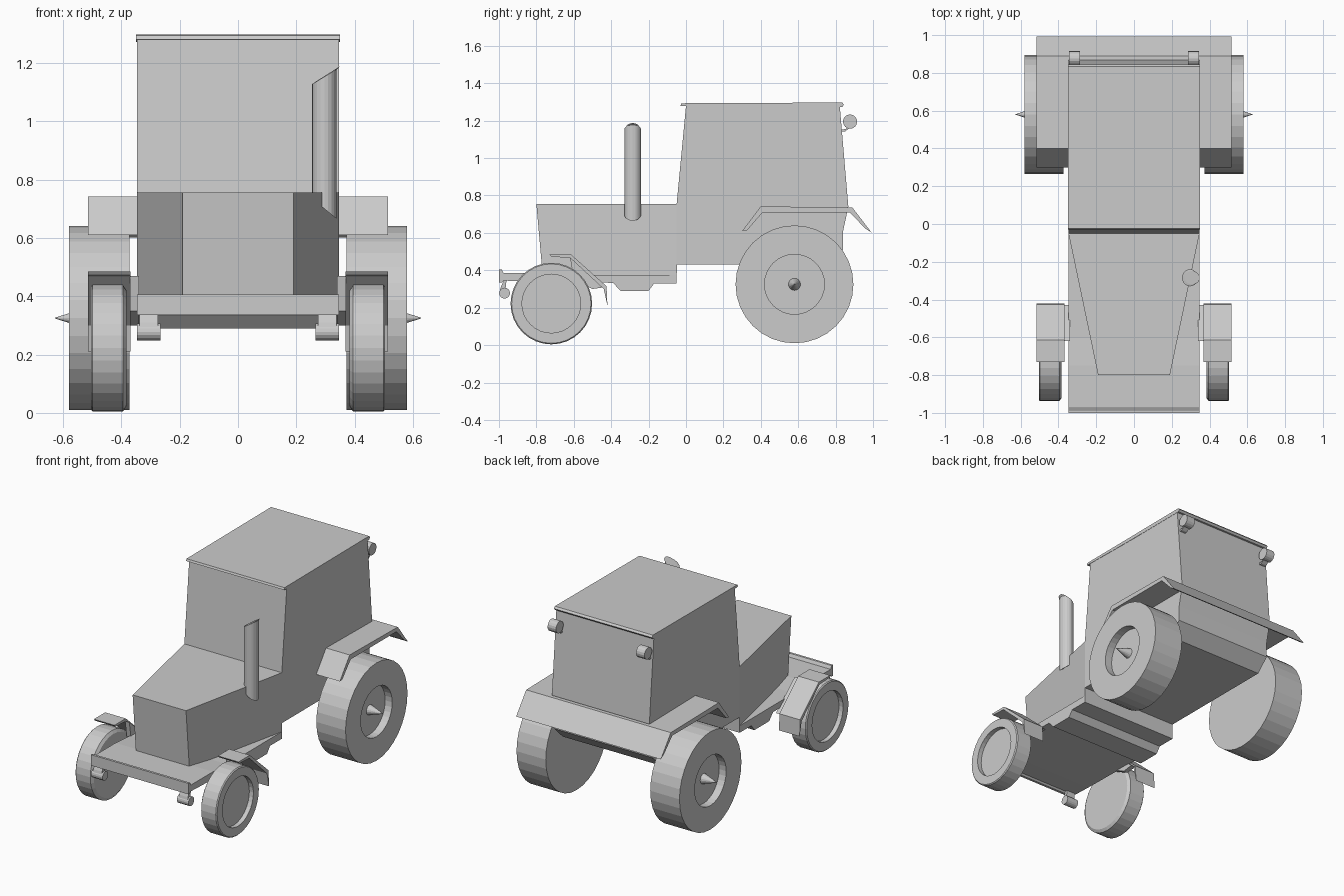
import bpy, bmesh
from math import cos, sin, pi


def finish(name, bm):
    bmesh.ops.recalc_face_normals(bm, faces=bm.faces)
    me = bpy.data.meshes.new(name)
    bm.to_mesh(me)
    bm.free()
    ob = bpy.data.objects.new(name, me)
    bpy.context.collection.objects.link(ob)
    return ob


def loft(name, rings):
    """Skin closed rings of equal length; cap both ends."""
    bm = bmesh.new()
    vs = [[bm.verts.new(p) for p in r] for r in rings]
    n = len(vs[0])
    for a, b in zip(vs, vs[1:]):
        for i in range(n):
            j = (i + 1) % n
            bm.faces.new((a[i], a[j], b[j], b[i]))
    bm.faces.new(vs[0])
    bm.faces.new(vs[-1])
    return finish(name, bm)


def prism(name, profile, x0, x1):
    """Extrude a (y, z) profile from x0 to x1."""
    return loft(name, [[(x, y, z) for y, z in profile] for x in (x0, x1)])


def lathe_x(name, side, y, z, profile, n=32):
    """Turn an (x, radius) profile around an axle along x."""
    return loft(name, [[(side * x, y + r * cos(2 * pi * i / n), z + r * sin(2 * pi * i / n))
                        for i in range(n)] for x, r in profile])


W = 0.347

# Cab with sloping windscreen and tapered tail, plus thin roof
prism("cab", [(-0.05, 0.33), (-0.05, 0.755), (0.0, 1.28), (0.822, 1.28), (0.868, 0.74),
              (0.84, 0.61), (0.84, 0.51), (0.76, 0.43), (-0.049, 0.43)], -W, W)
prism("roof", [(-0.03, 1.28), (-0.025, 1.293), (0.835, 1.297), (0.845, 1.285), (0.835, 1.273),
               (0.4, 1.272), (-0.02, 1.278)], -W - .002, W + .002)

# Bonnet tapering towards the nose
loft("bonnet", [[(-W, -0.05, z0), (W, -0.05, z0), (0.19, yf, z0), (-0.19, yf, z0)]
                for z0, yf in ((0.37, -0.766), (0.755, -0.80))])

# Platform with front lip and stepped belly
prism("chassis", [(-1.0, 0.335), (-1.0, 0.405), (-0.985, 0.405), (-0.975, 0.385), (-0.75, 0.385),
                  (-0.6, 0.375), (-0.05, 0.375), (-0.05, 0.33), (-0.17, 0.33), (-0.2, 0.29),
                  (-0.35, 0.29), (-0.39, 0.333), (-0.85, 0.34), (-0.975, 0.345), (-0.985, 0.335)], -W, W)

# Rear mudguard, one piece across the back
prism("rear_mudguard", [(0.30, 0.61), (0.40, 0.742), (0.89, 0.735), (0.992, 0.602), (0.96, 0.622),
                        (0.875, 0.71), (0.41, 0.71), (0.325, 0.612)], -0.515, 0.515)

# Exhaust with slanted ends
px, py, pr = 0.296, -0.285, 0.045
angles = [2 * pi * i / 20 for i in range(20)]
loft("exhaust", [[(px + pr * .93 * cos(a), py + pr * sin(a), z + k * cos(a)) for a in angles]
                 for z, k in ((0.70, -0.035), (1.152, 0.025))]
     + [[(px + .012 + pr * .88 * cos(a), py + pr * .8 * sin(a), 1.162 + 0.025 * cos(a)) for a in angles]])

for s, tag in ((-1, "left"), (1, "right")):
    # Wheels with recessed rims
    lathe_x(f"front_wheel_{tag}", s, -0.72, 0.222,
            [(0.383, 0.2), (0.395, 0.218), (0.498, 0.218), (0.504, 0.212), (0.504, 0.157), (0.475, 0.157)])
    lathe_x(f"rear_wheel_{tag}", s, 0.58, 0.325,
            [(0.372, 0.315), (0.58, 0.315), (0.58, 0.16), (0.53, 0.16)])
    lathe_x(f"rear_hub_{tag}", s, 0.58, 0.325, [(0.525, 0.034), (0.628, 0.001)], 16)

    # Front mudguard and its bracket to the frame
    prism(f"front_mudguard_{tag}", [(-0.73, 0.485), (-0.615, 0.485), (-0.425, 0.315), (-0.42, 0.21),
                                    (-0.44, 0.30), (-0.62, 0.467), (-0.72, 0.472)], s * 0.368, s * 0.515)
    prism(f"front_mudguard_bracket_{tag}", [(-0.62, 0.47), (-0.43, 0.31), (-0.50, 0.30), (-0.60, 0.35)],
          s * 0.34, s * 0.37)

    # Front lamps hanging below the lip, rear lamps behind the roof
    lathe_x(f"front_lamp_{tag}", s, -0.97, 0.278, [(0.265, 0.029), (0.347, 0.029)], 16)
    prism(f"front_lamp_mount_{tag}", [(-0.998, 0.275), (-0.99, 0.31), (-0.975, 0.345), (-0.96, 0.345),
                                      (-0.965, 0.30)], s * 0.275, s * 0.337)
    lathe_x(f"rear_lamp_{tag}", s, 0.877, 1.195, [(0.285, 0.038), (0.345, 0.038)], 16)
    prism(f"rear_lamp_mount_{tag}", [(0.825, 1.14), (0.85, 1.142), (0.90, 1.18), (0.875, 1.2),
                                     (0.855, 1.155), (0.825, 1.152)], s * 0.295, s * 0.335)
